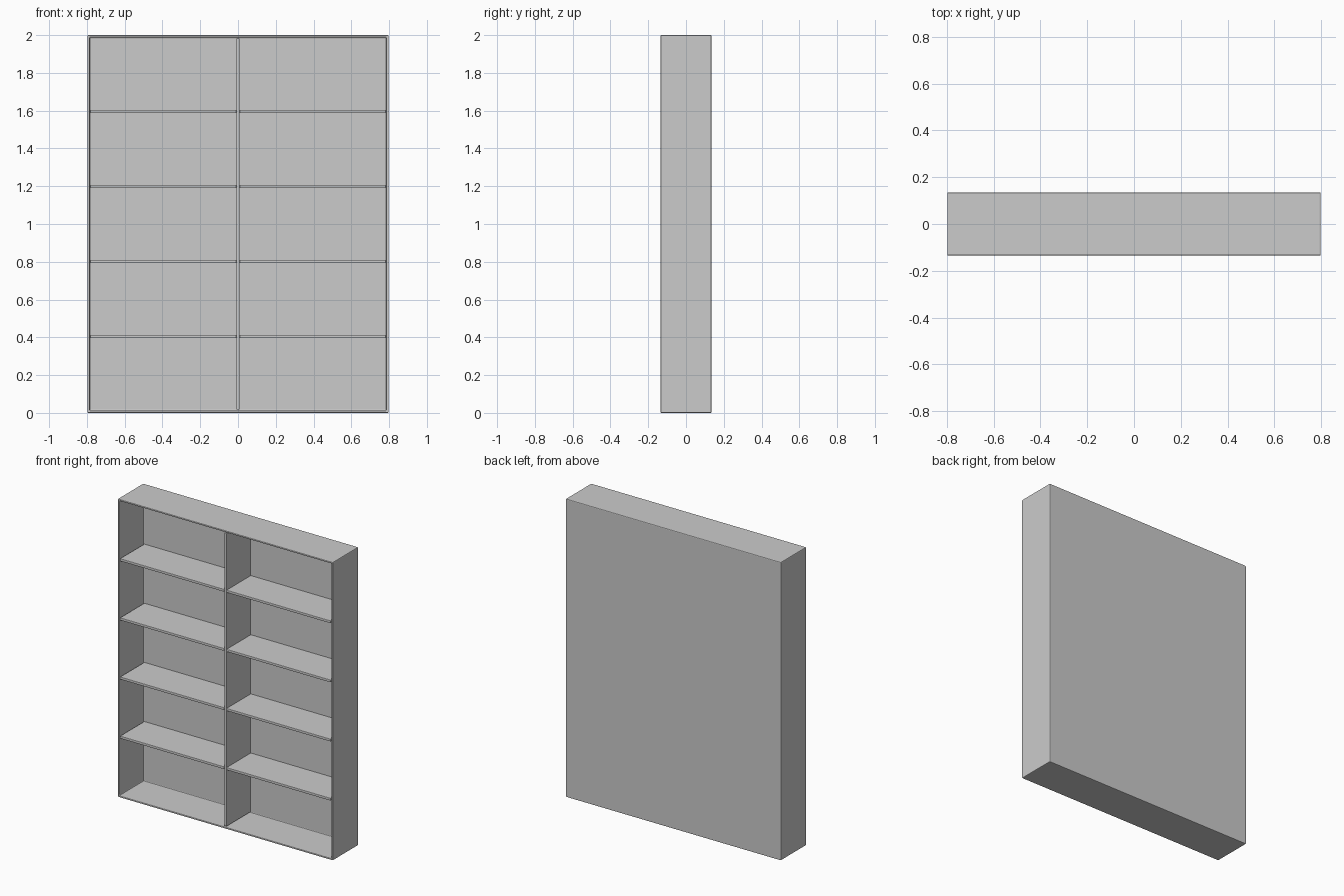
import bpy, bmesh

WIDTH, DEPTH, HEIGHT = 1.596, 0.27, 2.0
BOARD = 0.017      # board thickness
BACK = 0.012       # back panel thickness
ROWS = 5

cube = bpy.data.objects.get("Cube")
if cube:
    bpy.data.objects.remove(cube, do_unlink=True)

grey = bpy.data.materials.new("light grey")
grey.use_nodes = True
grey.diffuse_color = (0.6, 0.6, 0.6, 1)
grey.node_tree.nodes["Principled BSDF"].inputs["Base Color"].default_value = grey.diffuse_color


def make_box(name, size, centre, bevel, hollow=False):
    """Box with softened edges; hollow opens it towards the front."""
    bm = bmesh.new()
    bmesh.ops.create_cube(bm, size=1)
    bmesh.ops.scale(bm, vec=size, verts=bm.verts)
    if hollow:
        bm.normal_update()
        front = min(bm.faces, key=lambda f: f.calc_center_median().y)
        bmesh.ops.inset_region(bm, faces=[front], thickness=BOARD)
        # Push the opening back as far as the back panel
        ext = bmesh.ops.extrude_discrete_faces(bm, faces=[front])
        bmesh.ops.translate(bm, vec=(0, size[1] - BACK, 0),
                            verts=ext["faces"][0].verts)
    mesh = bpy.data.meshes.new(name)
    bm.to_mesh(mesh)
    bm.free()
    mesh.materials.append(grey)
    obj = bpy.data.objects.new(name, mesh)
    obj.location = centre
    bpy.context.collection.objects.link(obj)
    mod = obj.modifiers.new("soft edges", "BEVEL")
    mod.width = bevel
    mod.segments = 2
    return obj


# Outer case: sides, top, bottom and back in one piece
make_box("case", (WIDTH, DEPTH, HEIGHT), (0, 0, HEIGHT / 2), 0.005, hollow=True)

# Upright divider down the middle
inner_depth = DEPTH - BACK
inner_y = -BACK / 2
make_box("middle_divider", (BOARD, inner_depth, HEIGHT - 2 * BOARD),
         (0, inner_y, HEIGHT / 2), 0.003)

# Shelves on both sides of the divider, evenly spaced
shelf_width = WIDTH / 2 - 1.5 * BOARD
shelf_x = BOARD / 2 + shelf_width / 2
step = (HEIGHT - BOARD) / ROWS
for side, sign in (("left", 1), ("right", -1)):
    for row in range(1, ROWS):
        make_box(f"{side}_shelf_{row}", (shelf_width, inner_depth, BOARD),
                 (sign * shelf_x, inner_y, BOARD / 2 + row * step), 0.003)
